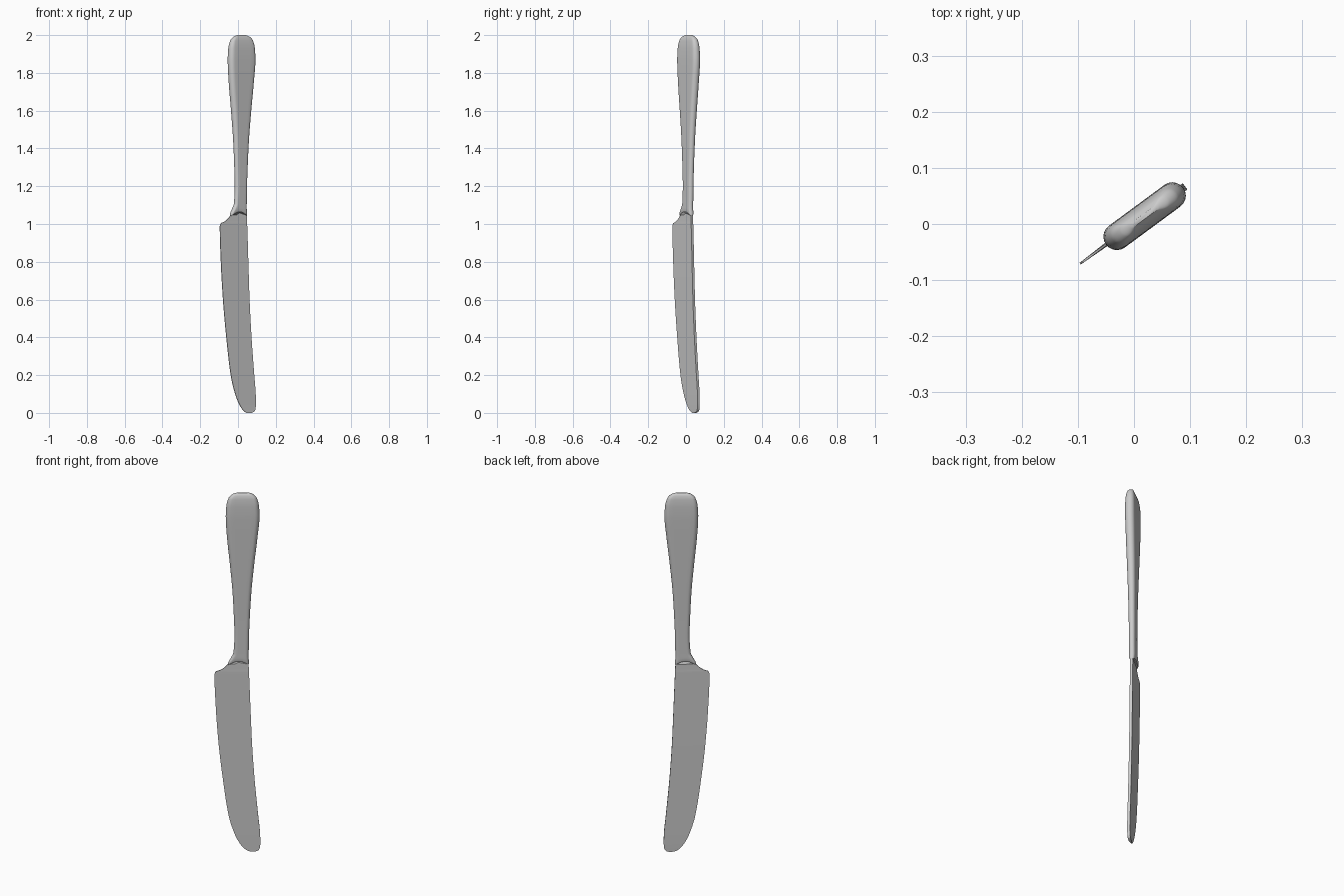
import bpy, bmesh, math

if "Cube" in bpy.data.objects:
    bpy.data.objects.remove(bpy.data.objects["Cube"])

ANGLE = math.radians(36.4)   # the knife is turned about the vertical axis


def smooth_rows(rows, steps):
    """Monotone cubic interpolation of rows (z, a, b, ...) along z."""
    n, k = len(rows), len(rows[0])
    h = [rows[i + 1][0] - rows[i][0] for i in range(n - 1)]
    cols = []
    for c in range(k):
        d = [(rows[i + 1][c] - rows[i][c]) / h[i] for i in range(n - 1)]
        m = [d[0]]
        for i in range(1, n - 1):
            p = d[i - 1] * d[i]
            m.append(2 * p / (d[i - 1] + d[i]) if p > 0 else 0.0)
        cols.append(m + [d[-1]])
    out = []
    for i in range(n - 1):
        for s in range(steps):
            t = s / steps
            out.append([
                (2*t**3 - 3*t**2 + 1) * rows[i][c] + (t**3 - 2*t**2 + t) * h[i] * cols[c][i]
                + (3*t**2 - 2*t**3) * rows[i + 1][c] + (t**3 - t**2) * h[i] * cols[c][i + 1]
                for c in range(k)])
    return out + [list(rows[-1])]


def loft(name, rings, angle):
    """Skin closed rings of points, cap both ends, shade smooth by angle."""
    bm = bmesh.new()
    vs = [[bm.verts.new(p) for p in ring] for ring in rings]
    n = len(vs[0])
    for a, b in zip(vs, vs[1:]):
        for i in range(n):
            j = (i + 1) % n
            bm.faces.new((a[i], a[j], b[j], b[i]))
    bm.faces.new(vs[0])
    bm.faces.new(vs[-1])
    bmesh.ops.recalc_face_normals(bm, faces=bm.faces)
    me = bpy.data.meshes.new(name)
    bm.to_mesh(me)
    bm.free()
    ob = bpy.data.objects.new(name, me)
    bpy.context.collection.objects.link(ob)
    ob.rotation_euler.z = ANGLE
    bpy.ops.object.select_all(action='DESELECT')
    ob.select_set(True)
    bpy.context.view_layer.objects.active = ob
    bpy.ops.object.shade_smooth_by_angle(angle=math.radians(angle))
    return ob


def stadium(z, centre, width, thick, seg=10):
    """Flat-sided section with round ends; the lowest rim arches upward."""
    r, half = thick / 2, (width - thick) / 2
    arch = 0.022 * max(0.0, 1 - (z - 1.042) / 0.06)
    pts = []
    for side in (1, -1):
        for i in range(seg + 1):
            a = -math.pi / 2 + math.pi * i / seg
            pts.append((side * (half + r * math.cos(a)), side * r * math.sin(a)))
        for i in range(1, 6):
            pts.append((side * half * (1 - i / 3), side * r))
    return [(centre + x, y, z + arch * (1 - (2 * x / width) ** 2)) for x, y in pts]


# Handle: z, centre, width, thickness
handle = [
    (1.042, .003, .102, .022), (1.048, .003, .106, .027), (1.075, .008, .092, .030),
    (1.11, .0155, .077, .030), (1.20, .019, .074, .031), (1.32, .0195, .082, .033),
    (1.45, .020, .096, .037), (1.60, .0205, .123, .042), (1.75, .0215, .154, .046),
    (1.87, .0235, .171, .048), (1.93, .0235, .164, .045), (1.97, .0235, .142, .037),
    (1.99, .0235, .105, .025), (2.0, .0235, .055, .008)]
loft("handle", [stadium(*r) for r in smooth_rows(handle, 5)], 40)

# Blade: z, cutting edge, spine
blade = [
    (0, .060, .084), (.006, .045, .101), (.02, .028, .110), (.05, .006, .113),
    (.1, -.018, .1115), (.2, -.047, .102), (.4, -.076, .084), (.6, -.098, .071),
    (.8, -.112, .063), (.985, -.119, .056), (1.003, -.113, .055), (1.012, -.090, .055),
    (1.025, -.070, .0545), (1.045, -.050, .053), (1.07, -.028, .050)]


def wedge(z, edge, spine):
    """Blade section that thickens from cutting edge to spine."""
    e, s = 0.0018, 0.007
    return [(edge, -e, z), (spine, -s, z), (spine, s, z), (edge, e, z)]


loft("blade", [wedge(*r) for r in smooth_rows(blade, 5)], 30)
